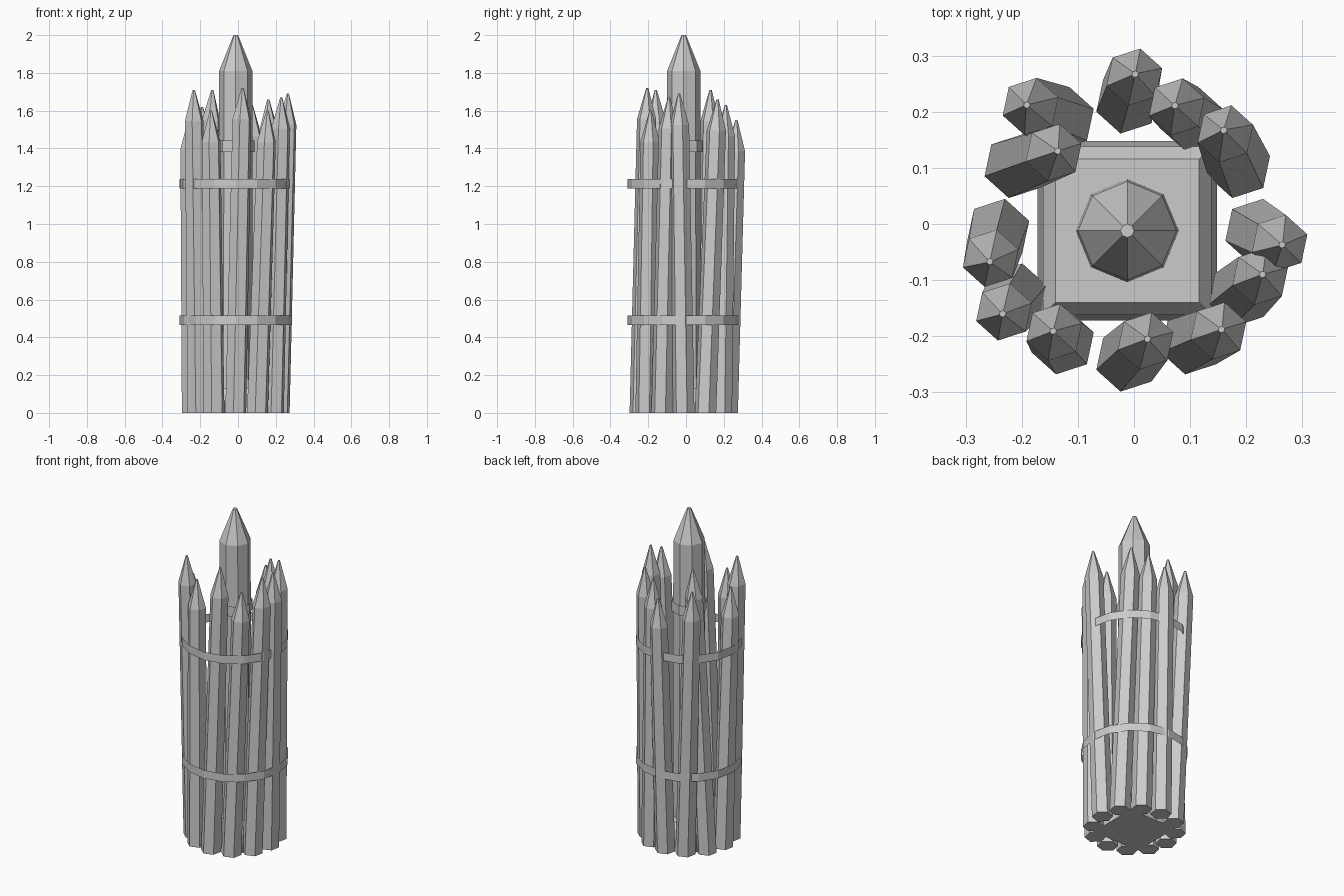
import bpy, bmesh
from math import cos, sin, pi, radians

if "Cube" in bpy.data.objects:
    bpy.data.objects.remove(bpy.data.objects["Cube"])

C = -0.012  # shared x and y offset of the bundle's axis


def loft(name, sections, sides, turn, caps=True):
    """Skin horizontal polygons given as (x, y, z, radius)."""
    bm = bmesh.new()
    loops = []
    for x, y, z, r in sections:
        loops.append([bm.verts.new((x + r * cos(turn + 2 * pi * k / sides),
                                    y + r * sin(turn + 2 * pi * k / sides), z))
                      for k in range(sides)])
    for lo, hi in zip(loops, loops[1:]):
        for k in range(sides):
            n = (k + 1) % sides
            bm.faces.new((lo[k], lo[n], hi[n], hi[k]))
    if caps:
        bm.faces.new(loops[0][::-1])
        bm.faces.new(loops[-1])
    mesh = bpy.data.meshes.new(name)
    bm.to_mesh(mesh)
    bm.free()
    ob = bpy.data.objects.new(name, mesh)
    bpy.context.collection.objects.link(ob)
    return ob


# Leaning stakes: tip positions, clockwise from the back
tips = [(0.002, 0.267, 1.55), (0.073, 0.211, 1.63), (0.16, 0.167, 1.66),
        (0.264, -0.037, 1.69), (0.229, -0.09, 1.67), (0.156, -0.188, 1.60),
        (0.024, -0.205, 1.72), (-0.144, -0.191, 1.60), (-0.234, -0.16, 1.71),
        (-0.257, -0.067, 1.56), (-0.136, 0.13, 1.71), (-0.191, 0.212, 1.62)]
for i, (tx, ty, tz) in enumerate(tips):
    a = pi / 2 - i * pi / 6
    bx, by = C + 0.23 * cos(a), C + 0.23 * sin(a)
    f = 1 - 0.165 / tz
    loft(f"stake_{i + 1}",
         [(bx, by, 0, 0.058),
          (bx + (tx - bx) * f, by + (ty - by) * f, tz - 0.165, 0.052),
          (tx, ty, tz, 0.006)], 6, radians(18))

# Central sharpened post
loft("central_post", [(C, C, 0.05, 0.092), (C, C, 1.81, 0.088), (C, C, 2.0, 0.012)], 8, 0)

# Square footing hidden inside the bundle
q = 2 ** 0.5
loft("square_footing", [(C, C, 0, 0.16 * q), (C, C, 0.1, 0.15 * q), (C, C, 0.13, 0.128 * q)],
     4, pi / 4)

# Open binding straps and post collar
for name, z, r, h, n in (("lower_strap", 0.49, 0.297, 0.05, 16),
                         ("upper_strap", 1.212, 0.297, 0.05, 16),
                         ("post_collar", 1.412, 0.099, 0.06, 8)):
    loft(name, [(C, C, z - h / 2, r), (C, C, z + h / 2, r)], n, 0, caps=False)
